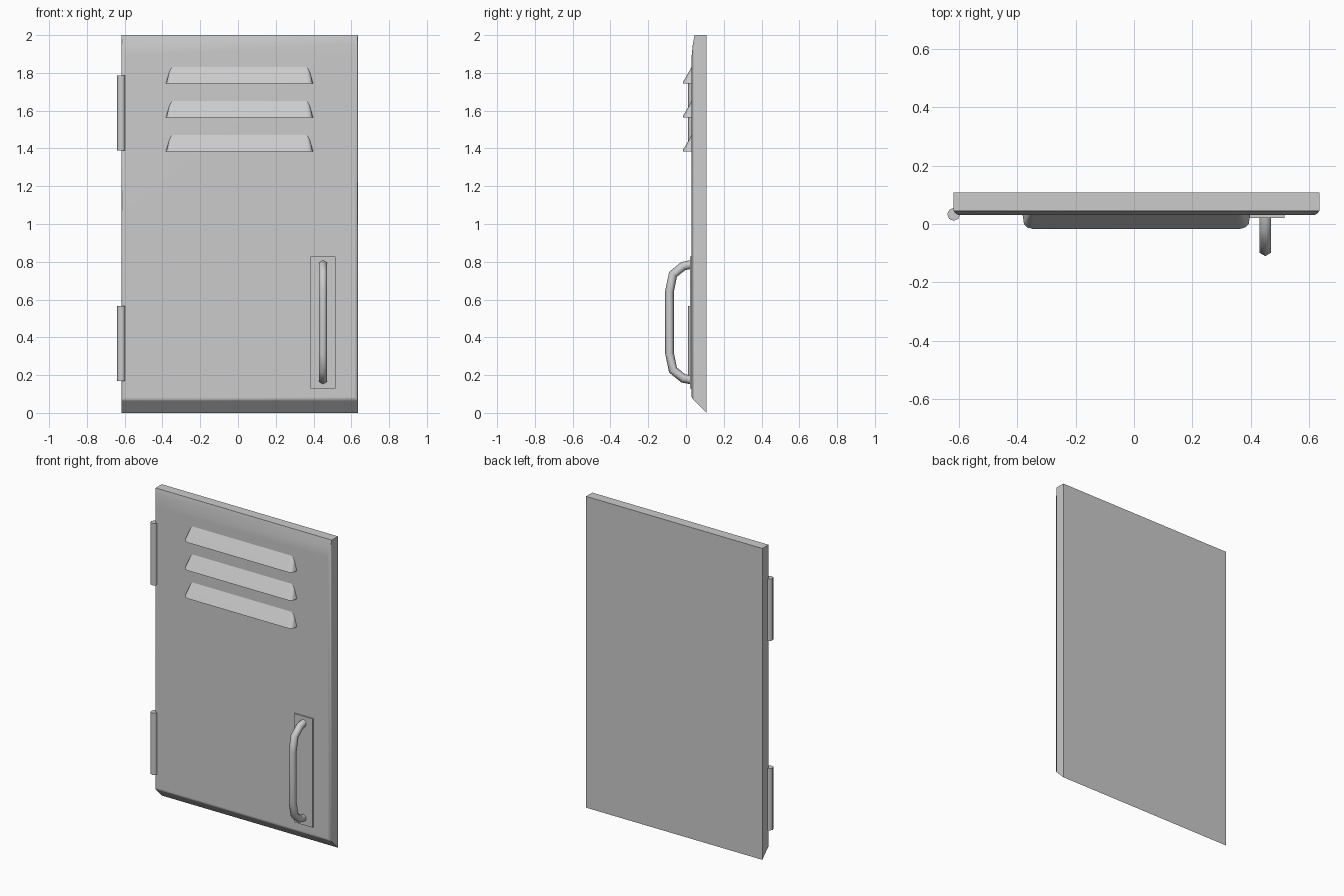
import bpy, bmesh, math
from mathutils import Vector

if "Cube" in bpy.data.objects:
    bpy.data.objects.remove(bpy.data.objects["Cube"], do_unlink=True)

grey = bpy.data.materials.new("painted_grey")
grey.use_nodes = True
COLOUR = (0.6, 0.6, 0.6, 1)
grey.diffuse_color = COLOUR
grey.node_tree.nodes["Principled BSDF"].inputs["Base Color"].default_value = COLOUR


def finish(name, bm, angle=40, weighted=False):
    bmesh.ops.recalc_face_normals(bm, faces=bm.faces)
    mesh = bpy.data.meshes.new(name)
    bm.to_mesh(mesh)
    bm.free()
    mesh.materials.append(grey)
    ob = bpy.data.objects.new(name, mesh)
    bpy.context.collection.objects.link(ob)
    bpy.ops.object.select_all(action="DESELECT")
    ob.select_set(True)
    bpy.context.view_layer.objects.active = ob
    bpy.ops.object.shade_smooth_by_angle(angle=math.radians(angle))
    if weighted:
        mod = ob.modifiers.new("flat_panels", "WEIGHTED_NORMAL")
        mod.keep_sharp = True
    return ob


def loft(name, rings, **kw):
    """Skin a list of equal-length point rings and cap both ends."""
    bm = bmesh.new()
    loops = [[bm.verts.new(p) for p in ring] for ring in rings]
    for a, b in zip(loops, loops[1:]):
        for i in range(len(a)):
            j = (i + 1) % len(a)
            bm.faces.new((a[i], a[j], b[j], b[i]))
    bm.faces.new(loops[0])
    bm.faces.new(loops[-1])
    return finish(name, bm, **kw)


def rect(x0, x1, y, z0, z1):
    return [(x0, y, z0), (x1, y, z0), (x1, y, z1), (x0, y, z1)]


# Door panel: sloped foot, softly rounded top and side edges
loft("door_panel", [
    rect(-0.618, 0.635, 0.108, 0.0, 2.0),
    rect(-0.618, 0.635, 0.045, 0.063, 2.0),
    rect(-0.612, 0.629, 0.036, 0.072, 1.95),
    rect(-0.6, 0.617, 0.03, 0.085, 1.89),
], angle=50, weighted=True)

# Louvre hoods: half outline mirrored about the centre line
HOOD = [(0.39, 0.032, 0), (0.385, 0, 0), (0.375, -0.011, 0), (0.355, -0.017, 0),
        (0.355, -0.015, 0.008), (0.384, 0.002, 0.008),
        (0.372, 0.032, 0.06), (0.363, 0.032, 0.08), (0.35, 0.032, 0.09)]
for n, z0 in enumerate((1.385, 1.565, 1.745)):
    bm = bmesh.new()
    for x, y, z in HOOD:
        for s in (-1, 1):
            bm.verts.new((0.008 + s * x, y, z0 + z))
    bmesh.ops.convex_hull(bm, input=bm.verts)
    bmesh.ops.dissolve_limit(bm, angle_limit=0.02, verts=bm.verts, edges=bm.edges)
    finish(f"louvre_{n + 1}", bm, angle=45, weighted=True)


# Hinge barrels
def circle(z, r=0.022, sides=8):
    return [(-0.618 + r * math.cos(math.tau * i / sides),
             0.033 + r * math.sin(math.tau * i / sides), z) for i in range(sides)]


for name, z in (("lower_hinge", 0.17), ("upper_hinge", 1.388)):
    loft(name, [circle(z), circle(z + 0.397)], angle=50)

# Handle backing plate
loft("handle_plate", [rect(0.385, 0.515, 0.035, 0.13, 0.828),
                      rect(0.385, 0.515, 0.021, 0.13, 0.828)], angle=30)

# Handle bar: six-sided section swept along a mirrored bracket path
MID = 0.48
half = [(0.024, 0.305), (-0.015, 0.297), (-0.069, 0.253), (-0.087, 0.165)]
path = [Vector((y, MID + z)) for y, z in half]
path += [Vector((y, MID - z)) for y, z in reversed(half)]
rings = []
for i, p in enumerate(path):
    before = (p - path[i - 1]).normalized() if i else Vector((-1, 0))
    after = (path[i + 1] - p).normalized() if i + 1 < len(path) else Vector((1, 0))
    t = (before + after).normalized()
    normal = Vector((t.y, -t.x))
    r = 0.023
    ring = []
    for k in range(6):
        a = math.tau * k / 6
        q = p + normal * r * math.cos(a) / max(t.dot(after), 0.8)
        ring.append((0.45 + r * math.sin(a), q.x, q.y))
    rings.append(ring)
loft("handle_bar", rings, angle=65)
